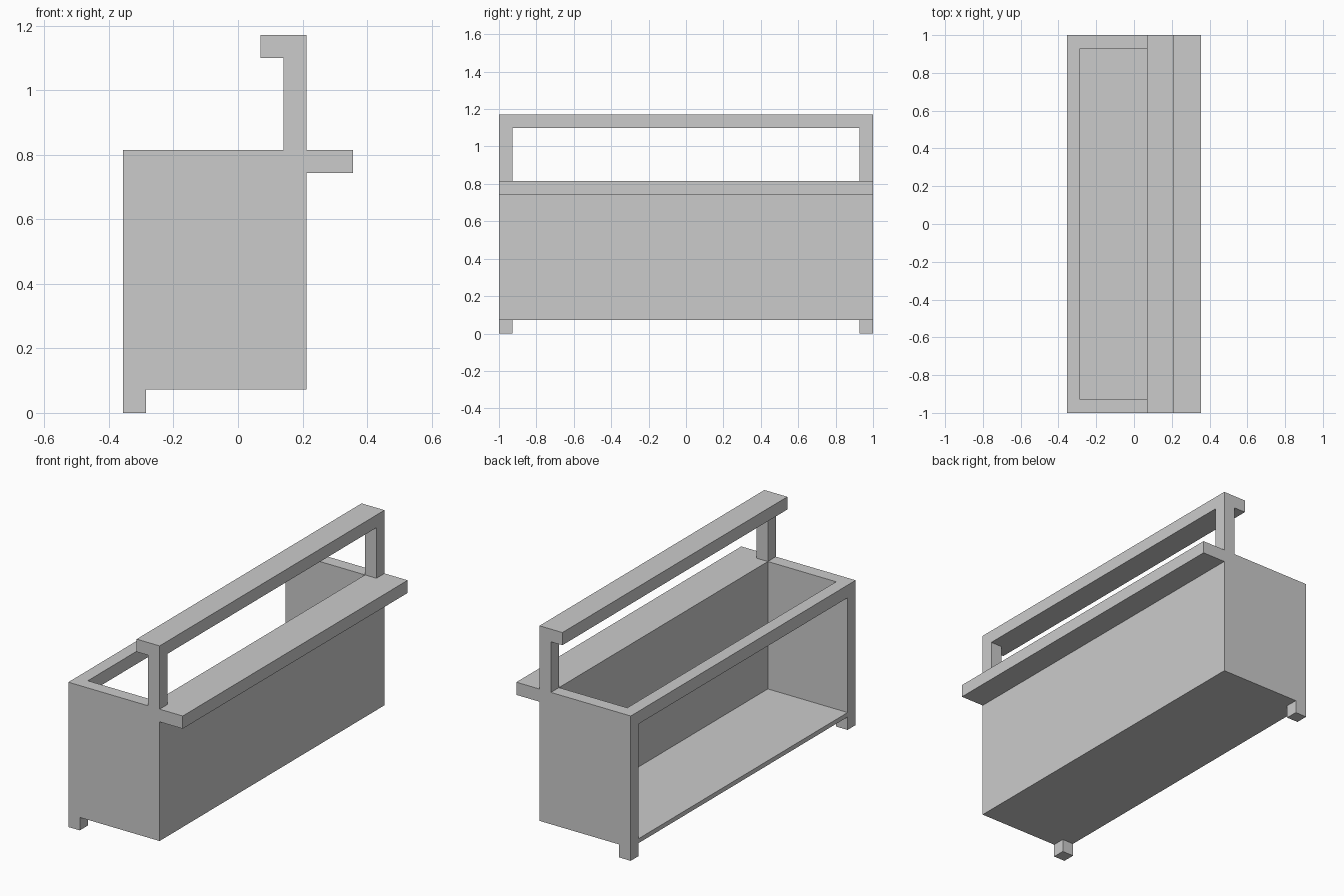
import bpy
import bmesh

if "Cube" in bpy.data.objects:
    bpy.data.objects.remove(bpy.data.objects["Cube"])

HALF, T = 1.0, 0.0714             # half length, board thickness
BACK, FRONT = -0.356, 0.212       # open side and walled side of the bin
LEDGE = 0.356                     # outer edge of the ledge
FLOOR, FLOOR_TOP = 0.073, 0.098
RIM, TOP = 0.815, 1.171


def extrude_profile(name, points, y0, y1):
    """Extrude an x-z outline along y."""
    bm = bmesh.new()
    face = bm.faces.new([bm.verts.new((x, y0, z)) for x, z in points])
    grown = bmesh.ops.extrude_face_region(bm, geom=[face])["geom"]
    verts = [v for v in grown if isinstance(v, bmesh.types.BMVert)]
    bmesh.ops.translate(bm, verts=verts, vec=(0, y1 - y0, 0))
    bmesh.ops.recalc_face_normals(bm, faces=bm.faces)
    mesh = bpy.data.meshes.new(name)
    bm.to_mesh(mesh)
    bm.free()
    obj = bpy.data.objects.new(name, mesh)
    bpy.context.collection.objects.link(obj)
    return obj


def board(name, x0, x1, z0, z1):
    """Long board spanning between the two end panels."""
    inner = HALF - T
    return extrude_profile(name, [(x0, z0), (x1, z0), (x1, z1), (x0, z1)], -inner, inner)


# End panels: foot, side wall, ledge end, handle post and hooked top in one outline
outline = [
    (BACK, 0), (BACK + T, 0), (BACK + T, FLOOR), (FRONT, FLOOR),
    (FRONT, RIM - T), (LEDGE, RIM - T), (LEDGE, RIM), (FRONT, RIM),
    (FRONT, TOP), (FRONT - 2 * T, TOP), (FRONT - 2 * T, TOP - T),
    (FRONT - T, TOP - T), (FRONT - T, RIM), (BACK, RIM),
]
extrude_profile("end_panel_front", outline, -HALF, -HALF + T)
extrude_profile("end_panel_back", outline, HALF - T, HALF)

# Floor, long wall, and rail above the open side
board("floor_board", BACK, FRONT - T, FLOOR, FLOOR_TOP)
board("long_wall", FRONT - T, FRONT, FLOOR, RIM)
board("open_side_rail", BACK, BACK + T, RIM - T, RIM)

# Outer ledge and raised top rail
board("ledge", FRONT, LEDGE, RIM - T, RIM)
board("top_rail", FRONT - 2 * T, FRONT, TOP - T, TOP)
